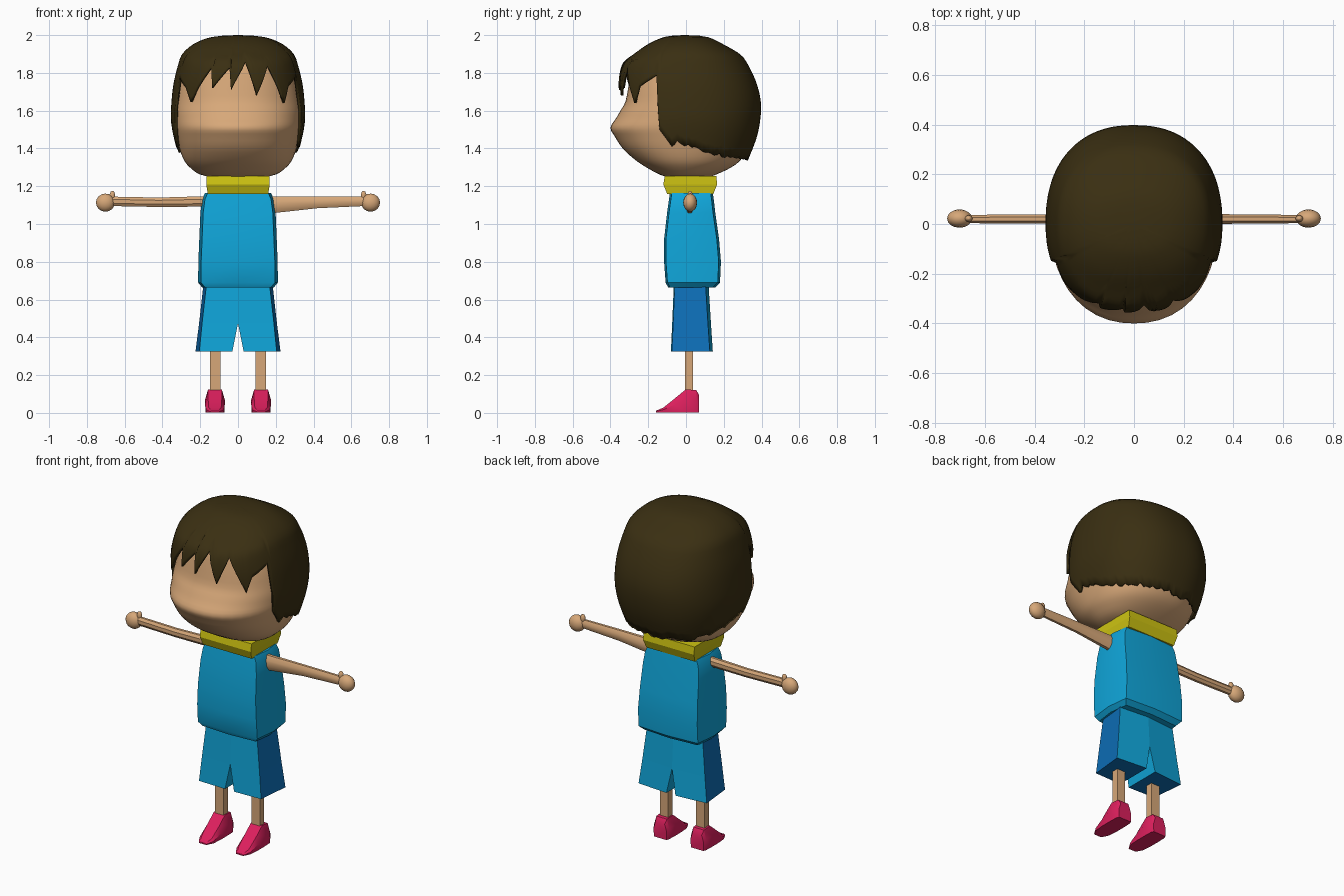
import bpy, bmesh, math, random
from mathutils import Vector

if "Cube" in bpy.data.objects:
    bpy.data.objects.remove(bpy.data.objects["Cube"])
random.seed(4)

def material(name, r, g, b):
    m = bpy.data.materials.new(name)
    m.diffuse_color = (r, g, b, 1)
    m.use_nodes = True
    m.node_tree.nodes["Principled BSDF"].inputs["Base Color"].default_value = m.diffuse_color
    return m

SKIN = material("skin", .68, .39, .19)
HAIR = material("dark brown", .042, .028, .006)
SHIRT = material("sky blue", .005, .38, .70)
PANEL = material("deep blue", .004, .16, .48)
COLLAR = material("yellow", .62, .55, .006)
SHOE = material("crimson", .72, .014, .11)

def loft(name, rings, mat, caps=True, smooth=35):
    """Skin a list of equal-length rings into one object."""
    bm = bmesh.new()
    vs = [[bm.verts.new(p) for p in ring] for ring in rings]
    n = len(vs[0])
    for a, b in zip(vs, vs[1:]):
        for i in range(n):
            j = (i + 1) % n
            bm.faces.new((a[i], a[j], b[j], b[i]))
    if caps:
        bm.faces.new(vs[0])
        bm.faces.new(vs[-1])
    else:
        bmesh.ops.remove_doubles(bm, verts=bm.verts, dist=1e-5)
    bmesh.ops.recalc_face_normals(bm, faces=bm.faces)
    me = bpy.data.meshes.new(name)
    bm.to_mesh(me)
    bm.free()
    ob = bpy.data.objects.new(name, me)
    bpy.context.collection.objects.link(ob)
    me.materials.append(mat)
    bpy.context.view_layer.objects.active = ob
    bpy.ops.object.select_all(action='DESELECT')
    ob.select_set(True)
    if smooth:
        bpy.ops.object.shade_smooth_by_angle(angle=math.radians(smooth))
    return ob

def dense(table, k=6):
    """Catmull-Rom refinement of a profile table."""
    t = [Vector(r) for r in table]
    out = []
    for i in range(len(t) - 1):
        p1, p2 = t[i], t[i + 1]
        m1 = (p2 - t[i - 1]) / 2 if i else p2 - p1
        m2 = (t[i + 2] - p1) / 2 if i + 2 < len(t) else p2 - p1
        for s in range(k):
            u = s / k
            out.append(p1 * (2*u**3 - 3*u*u + 1) + m1 * (u**3 - 2*u*u + u)
                       + p2 * (3*u*u - 2*u**3) + m2 * (u**3 - u*u))
    return out + [t[-1]]

def polar(th, z, a, f, b, n):
    """Point on a superellipse ring; th = 0 faces the front."""
    s, c = math.sin(th), math.cos(th)
    d = f if c > 0 else b
    if min(a, d) < 1e-4:
        return Vector((0, 0, z))
    r = (abs(s / a) ** n + abs(c / d) ** n) ** (-1 / n)
    return Vector((r * s, -r * c, z))

# Head: rows of height, half width, front depth, back depth
head = [(1.24, 0, 0, 0), (1.245, .11, .08, .10), (1.262, .2, .14, .16), (1.30, .255, .21, .24),
        (1.34, .287, .27, .29), (1.40, .31, .335, .325), (1.46, .325, .375, .35),
        (1.51, .335, .40, .365), (1.56, .338, .37, .37), (1.60, .338, .347, .37),
        (1.65, .332, .32, .37), (1.75, .31, .30, .34), (1.85, .26, .27, .28),
        (1.93, .16, .16, .16), (1.96, 0, 0, 0)]
N = 48
loft("head", [[polar(2 * math.pi * i / N, *row, 2.2) for i in range(N)] for row in dense(head, 3)],
     SKIN, caps=False, smooth=60)

# Hair: cap whose lower edge follows a jagged height line
hair = dense([(2.0, 0, 0, 0), (1.997, .08, .07, .07), (1.985, .16, .13, .13), (1.95, .24, .205, .20),
              (1.90, .295, .275, .285), (1.85, .315, .335, .325), (1.75, .34, .357, .372),
              (1.65, .352, .352, .396), (1.55, .355, .355, .393), (1.45, .338, .36, .372),
              (1.33, .305, .33, .325)])[::-1]

def hair_row(z):
    for p, q in zip(hair, hair[1:]):
        if z <= q[0]:
            return p.lerp(q, max(0, (z - p[0]) / (q[0] - p[0])))
    return hair[-1]

edge = [(-180, 1.345), (-140, 1.35), (-108, 1.38), (-92, 1.41), (-82, 1.43), (-77, 1.41),
        (-67, 1.5), (-66, 1.6), (-63, 1.78), (-49, 1.72), (-43, 1.645), (-36, 1.72),
        (-24, 1.83), (-22, 1.72), (-7.5, 1.83), (-6, 1.71), (7, 1.86), (16, 1.68),
        (27, 1.84), (42, 1.64), (47, 1.73), (63, 1.79), (66, 1.6), (67, 1.5), (77, 1.41),
        (82, 1.43), (92, 1.41), (108, 1.38), (140, 1.35), (180, 1.345)]
columns = []
for (a0, z0), (a1, z1) in zip(edge, edge[1:]):
    k = max(1, round((a1 - a0) / 3))
    for i in range(k):
        ang = a0 + (a1 - a0) * i / k
        jag = random.uniform(-.012, .012) if abs(ang) > 80 else 0
        columns.append((math.radians(ang), z0 + (z1 - z0) * i / k + jag))
R = 22
rings = []
for k in range(R + 1):
    s = (k / R) ** 1.7
    rings.append([polar(th, *hair_row(2 - (2 - ze) * s), 2.3) for th, ze in columns])
ob = loft("hair", rings, HAIR, caps=False, smooth=60)
mod = ob.modifiers.new("thickness", 'SOLIDIFY')
mod.thickness = .015
mod.offset = -1

# Collar: flared square band under the head
def box_ring(z, x, yf, yb):
    return [(-x, yf, z), (x, yf, z), (x, yb, z), (-x, yb, z)]

loft("collar", [box_ring(1.16, .16, -.10, .145), box_ring(1.21, .168, -.12, .165),
                box_ring(1.255, .168, -.112, .16)], COLLAR, smooth=0)

# Shirt: boxy body with slightly bowed faces
def shirt_ring(z, x, yf, yb):
    m = (yf + yb) / 2
    return [(-x, yf + .01, z), (0, yf, z), (x, yf + .01, z), (x + .015, m, z),
            (x, yb - .012, z), (0, yb, z), (-x, yb - .012, z), (-x - .015, m, z)]

loft("shirt", [shirt_ring(.665, .175, -.095, .155), shirt_ring(.69, .196, -.108, .18),
               shirt_ring(.80, .195, -.116, .185), shirt_ring(.92, .19, -.116, .175),
               shirt_ring(1.06, .184, -.10, .155), shirt_ring(1.13, .175, -.09, .147),
               shirt_ring(1.165, .16, -.085, .142)], SHIRT, smooth=25)

# Arm profile, eight-sided: the +x sleeve-side root is thicker
def oval(x, z, ry, rz, n=8):
    return [(x, .02 + ry * math.cos(2 * math.pi * (i + .5) / n),
             z + rz * math.sin(2 * math.pi * (i + .5) / n)) for i in range(n)]

def ball(name, loc, scale, mat, seg=16):
    bpy.ops.mesh.primitive_uv_sphere_add(segments=seg, ring_count=seg // 2, radius=1, location=loc)
    ob = bpy.context.object
    ob.name = name
    ob.scale = scale
    ob.data.materials.append(mat)
    bpy.ops.object.shade_smooth()

for side, sx in (("right", -1), ("left", 1)):
    # Arms and hands
    root = (1.10, .026, .05) if sx > 0 else (1.12, .021, .03)
    loft(side + "_arm", [oval(sx * .15, *root), oval(sx * .42, 1.115, .02, .034 if sx > 0 else .027),
                         oval(sx * .67, 1.12, .018, .027)], SKIN)
    ball(side + "_hand", (sx * .702, .022, 1.113), (.05, .037, .048), SKIN)
    ball(side + "_thumb", (sx * .665, .022, 1.15), (.016, .014, .026), SKIN, 10)

    # Shorts: one half with a crotch notch and a coloured outer panel
    def short_ring(z, inner, xf, xb, yf, yb):
        return [(sx * inner, yf, z), (sx * xf, yf + .005, z), (sx * xb, yb - .016, z), (sx * inner, yb, z)]
    ob = loft(side + "_shorts", [short_ring(.325, .03, .205, .225, -.08, .142),
                                 short_ring(.475, 0, .19, .206, -.073, .132),
                                 short_ring(.67, 0, .168, .184, -.065, .12)], SHIRT, smooth=0)
    ob.data.materials.append(PANEL)
    for p in ob.data.polygons:
        if p.normal.x * sx > .8 or p.normal.z < -.9:
            p.material_index = 1

    # Legs
    def leg_ring(z):
        return [(sx * .12 + x, .016 + y, z) for x, y in
                ((-.028, -.02), (.028, -.02), (.028, .02), (-.028, .02))]
    loft(side + "_leg", [leg_ring(.09), leg_ring(.36)], SKIN, smooth=0)

    # Shoes: cross-sections from heel to flat pointed toe
    def shoe_ring(y, w, h):
        return [(sx * .122 + x * w, y, z * h + .003) for x, z in
                ((-.95, 0), (.95, 0), (1, .55), (.7, 1), (-.7, 1), (-1, .55))]
    loft(side + "_shoe", [shoe_ring(.07, .043, .09), shoe_ring(.055, .05, .117), shoe_ring(.0, .052, .122),
                          shoe_ring(-.06, .052, .073), shoe_ring(-.12, .047, .025),
                          shoe_ring(-.16, .025, .008)], SHOE, smooth=30)
